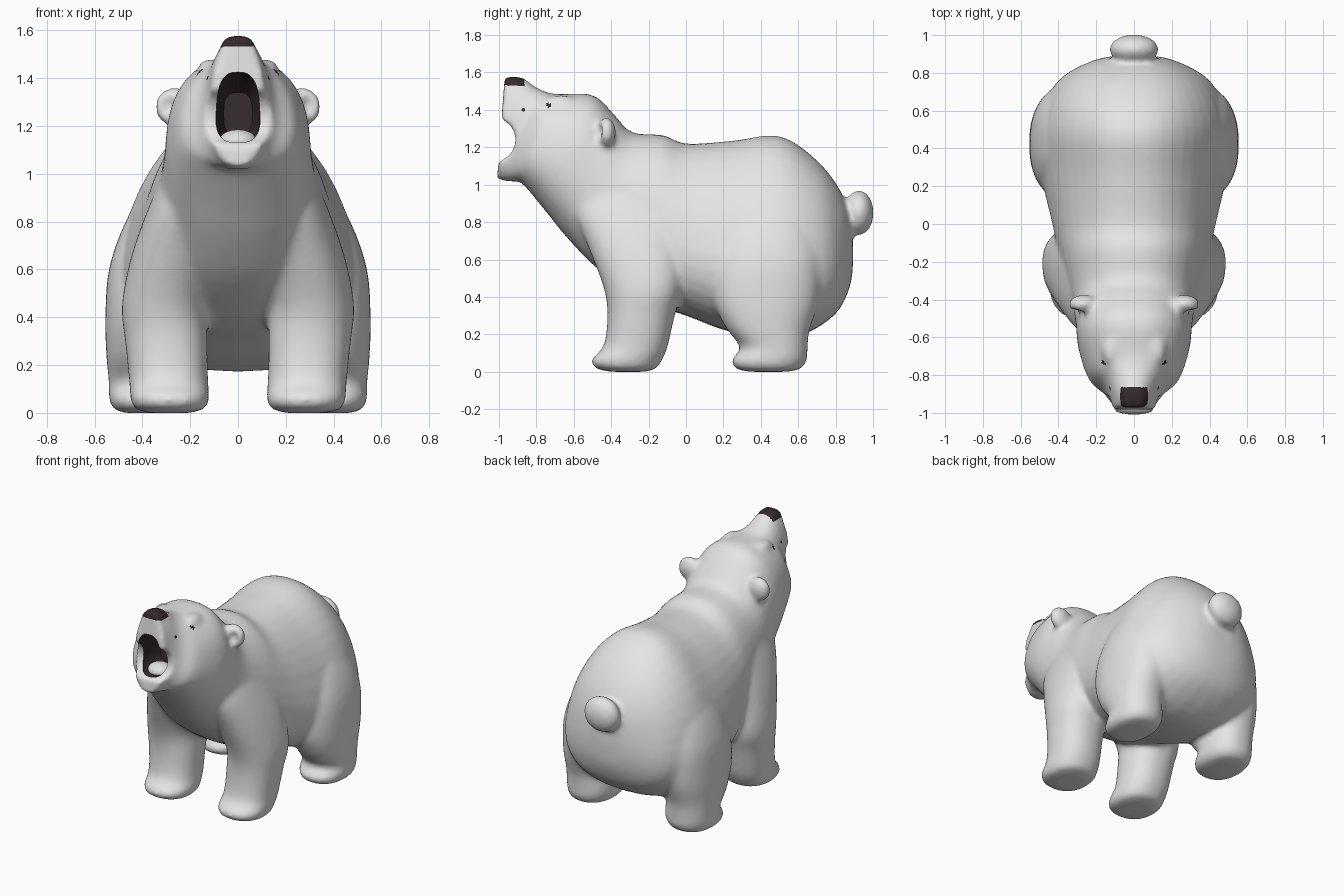
import bpy, bmesh, math
from mathutils import Matrix

if "Cube" in bpy.data.objects:
    bpy.data.objects.remove(bpy.data.objects["Cube"])


def material(name, rgb):
    m = bpy.data.materials.new(name)
    m.diffuse_color = (*rgb, 1)
    m.use_nodes = True
    m.node_tree.nodes["Principled BSDF"].inputs["Base Color"].default_value = m.diffuse_color
    return m


FUR = material("pale fur", (0.78, 0.78, 0.78))
DARK = material("dark skin", (0.033, 0.023, 0.025))


def catmull(a, b, c, d, t):
    return [0.5 * (2 * q + (r - p) * t + (2 * p - 5 * q + 4 * r - s) * t * t
                   + (3 * q - p - 3 * r + s) * t ** 3) for p, q, r, s in zip(a, b, c, d)]


def smooth_rows(rows, steps=4):
    out, n = [], len(rows)
    for i in range(n - 1):
        quad = [rows[max(0, min(n - 1, i + j))] for j in (-1, 0, 1, 2)]
        out += [catmull(*quad, s / steps) for s in range(steps)]
    return out + [list(rows[-1])]


def loft(bm, rows, side=1, sides=36, e=0.88):
    """Row: y, z of one end, y, z of the other end, x centre, half width, pear factor."""
    rings = []
    for y1, z1, y2, z2, xc, w, k in smooth_rows(rows):
        ring = []
        for i in range(sides):
            c, s = math.cos(2 * math.pi * i / sides), math.sin(2 * math.pi * i / sides)
            c = math.copysign(abs(c) ** e, c)
            s = math.copysign(abs(s) ** e, s)
            ring.append(bm.verts.new((side * (xc + w * c * (1 - k * s)),
                                      (y1 + y2) / 2 + (y1 - y2) / 2 * s,
                                      (z1 + z2) / 2 + (z1 - z2) / 2 * s)))
        rings.append(ring)
    faces = [bm.faces.new(rings[0]), bm.faces.new(rings[-1])]
    for a, b in zip(rings, rings[1:]):
        for i in range(sides):
            j = (i + 1) % sides
            faces.append(bm.faces.new((a[i], a[j], b[j], b[i])))
    bmesh.ops.recalc_face_normals(bm, faces=faces)


def ball(bm, centre, radii):
    bmesh.ops.create_uvsphere(bm, u_segments=32, v_segments=20, radius=1,
                              matrix=Matrix.Translation(centre) @ Matrix.Diagonal((*radii, 1)))


def to_object(bm, name, index=0):
    me = bpy.data.meshes.new(name)
    bm.to_mesh(me)
    bm.free()
    me.materials.append(FUR)
    me.materials.append(DARK)
    for p in me.polygons:
        p.material_index = index
        p.use_smooth = True
    ob = bpy.data.objects.new(name, me)
    bpy.context.collection.objects.link(ob)
    return ob


def apply_modifiers(ob):
    bpy.context.view_layer.update()
    dg = bpy.context.evaluated_depsgraph_get()
    me = bpy.data.meshes.new_from_object(ob.evaluated_get(dg))
    ob.modifiers.clear()
    ob.data = me


def cut(ob, cutter):
    cutter.hide_render = True
    m = ob.modifiers.new("cut", 'BOOLEAN')
    m.operation, m.solver, m.object = 'DIFFERENCE', 'EXACT', cutter


def remesh(ob, size):
    m = ob.modifiers.new("blend", 'REMESH')
    m.mode, m.voxel_size, m.use_smooth_shade = 'VOXEL', size, True


# Torso, neck and head: rump to muzzle, upper and lower outline points
bm = bmesh.new()
loft(bm, [
    (0.885, 0.80, 0.895, 0.62, 0, 0.09, 0),
    (0.83, 0.96, 0.875, 0.45, 0, 0.23, 0.1),
    (0.70, 1.13, 0.78, 0.29, 0, 0.395, 0.2),
    (0.50, 1.26, 0.55, 0.175, 0, 0.485, 0.27),
    (0.25, 1.235, 0.25, 0.21, 0, 0.465, 0.27),
    (0.00, 1.22, 0.00, 0.30, 0, 0.42, 0.2),
    (-0.12, 1.265, -0.22, 0.38, 0, 0.385, 0.15),
    (-0.29, 1.28, -0.46, 0.54, 0, 0.335, 0.08),
    (-0.38, 1.37, -0.63, 0.71, 0, 0.31, 0.03),
    (-0.50, 1.48, -0.76, 0.87, 0, 0.295, 0.05),
    (-0.70, 1.485, -0.88, 1.01, 0, 0.24, 0.12),
    (-0.80, 1.52, -0.93, 1.015, 0, 0.165, 0.12),
    (-0.88, 1.575, -0.97, 1.02, 0, 0.13, 0.1),
    (-0.97, 1.57, -1.01, 1.03, 0, 0.115, 0.1)], e=0.86)

# Blocky nose tip
loft(bm, [
    (-0.84, 1.545, -0.84, 1.42, 0, 0.06, 0.1),
    (-0.90, 1.578, -0.90, 1.42, 0, 0.072, 0.0),
    (-0.97, 1.575, -0.97, 1.42, 0, 0.075, 0.0)], e=0.7)

# Tail
ball(bm, (0, 0.925, 0.85), (0.13, 0.078, 0.12))

for s in (1, -1):
    # Front legs: front and back outline points, from domed sole to shoulder
    loft(bm, [
        (-0.40, 0.0, -0.22, 0.0, 0.285, 0.085, 0),
        (-0.48, 0.018, -0.16, 0.018, 0.285, 0.145, 0),
        (-0.505, 0.065, -0.13, 0.06, 0.285, 0.165, 0),
        (-0.44, 0.14, -0.10, 0.13, 0.29, 0.165, 0),
        (-0.42, 0.30, -0.06, 0.30, 0.30, 0.172, 0),
        (-0.44, 0.45, -0.02, 0.45, 0.305, 0.18, 0.08),
        (-0.52, 0.66, 0.00, 0.65, 0.265, 0.18, 0.1),
        (-0.60, 0.86, 0.00, 0.85, 0.215, 0.16, 0.1),
        (-0.60, 1.01, -0.08, 1.05, 0.16, 0.14, 0.1)], s)
    # Back legs with heavy thighs
    loft(bm, [
        (0.34, 0.0, 0.54, 0.0, 0.39, 0.08, 0),
        (0.265, 0.018, 0.61, 0.015, 0.385, 0.135, 0),
        (0.245, 0.065, 0.645, 0.06, 0.38, 0.16, 0),
        (0.29, 0.13, 0.65, 0.12, 0.38, 0.16, 0),
        (0.21, 0.24, 0.66, 0.22, 0.385, 0.165, 0),
        (0.14, 0.40, 0.71, 0.38, 0.37, 0.185, 0),
        (0.14, 0.60, 0.73, 0.60, 0.335, 0.205, 0),
        (0.20, 0.80, 0.69, 0.80, 0.27, 0.20, 0),
        (0.30, 0.95, 0.62, 0.95, 0.20, 0.17, 0)], s)
    # Ears and brows
    ball(bm, (s * 0.268, -0.425, 1.28), (0.08, 0.05, 0.082))
    ball(bm, (s * 0.115, -0.67, 1.435), (0.055, 0.085, 0.045))
bear = to_object(bm, "bear_body")

# Hollows of the ears and the notch between the jaws
bm = bmesh.new()
ball(bm, (0, -1.03, 1.24), (0.4, 0.125, 0.12))
for s in (1, -1):
    ball(bm, (s * 0.295, -0.48, 1.285), (0.036, 0.038, 0.052))
hollows = to_object(bm, "hollow_cutter")

# Blend all parts into one skin
remesh(bear, 0.014)
cut(bear, hollows)
remesh(bear, 0.014)
sm = bear.modifiers.new("soften", 'SMOOTH')
sm.factor, sm.iterations = 0.5, 10
apply_modifiers(bear)

# Nose pad and eyes, coloured by position
for p in bear.data.polygons:
    x, y, z = p.center
    nose = z > 1.53 and y < -0.865 and abs(x) < 0.076
    eye = abs(x) > 0.05 and math.hypot(y + 0.735, z - 1.425) < 0.011
    lip = abs(x) > 0.05 and math.hypot(y + 0.87, z - 1.40) < 0.010
    p.material_index = 1 if nose or eye or lip else 0

# Dark mouth cavity
bm = bmesh.new()
loft(bm, [
    (-1.12, 1.425, -1.12, 1.13, 0, 0.09, 0.1),
    (-0.98, 1.425, -0.98, 1.13, 0, 0.09, 0.1),
    (-0.88, 1.41, -0.88, 1.13, 0, 0.088, 0.1),
    (-0.76, 1.34, -0.78, 1.16, 0, 0.06, 0)], e=0.7)
mouth = to_object(bm, "mouth_cutter", 1)
cut(bear, mouth)
apply_modifiers(bear)
for c in (hollows, mouth):
    bpy.data.objects.remove(c)

# Tongue
bm = bmesh.new()
ball(bm, (0, -0.86, 1.135), (0.08, 0.075, 0.05))
tongue = to_object(bm, "tongue")

bpy.ops.object.select_all(action='DESELECT')
bear.select_set(True)
bpy.context.view_layer.objects.active = bear
bpy.ops.object.shade_smooth_by_angle(angle=math.radians(45))
